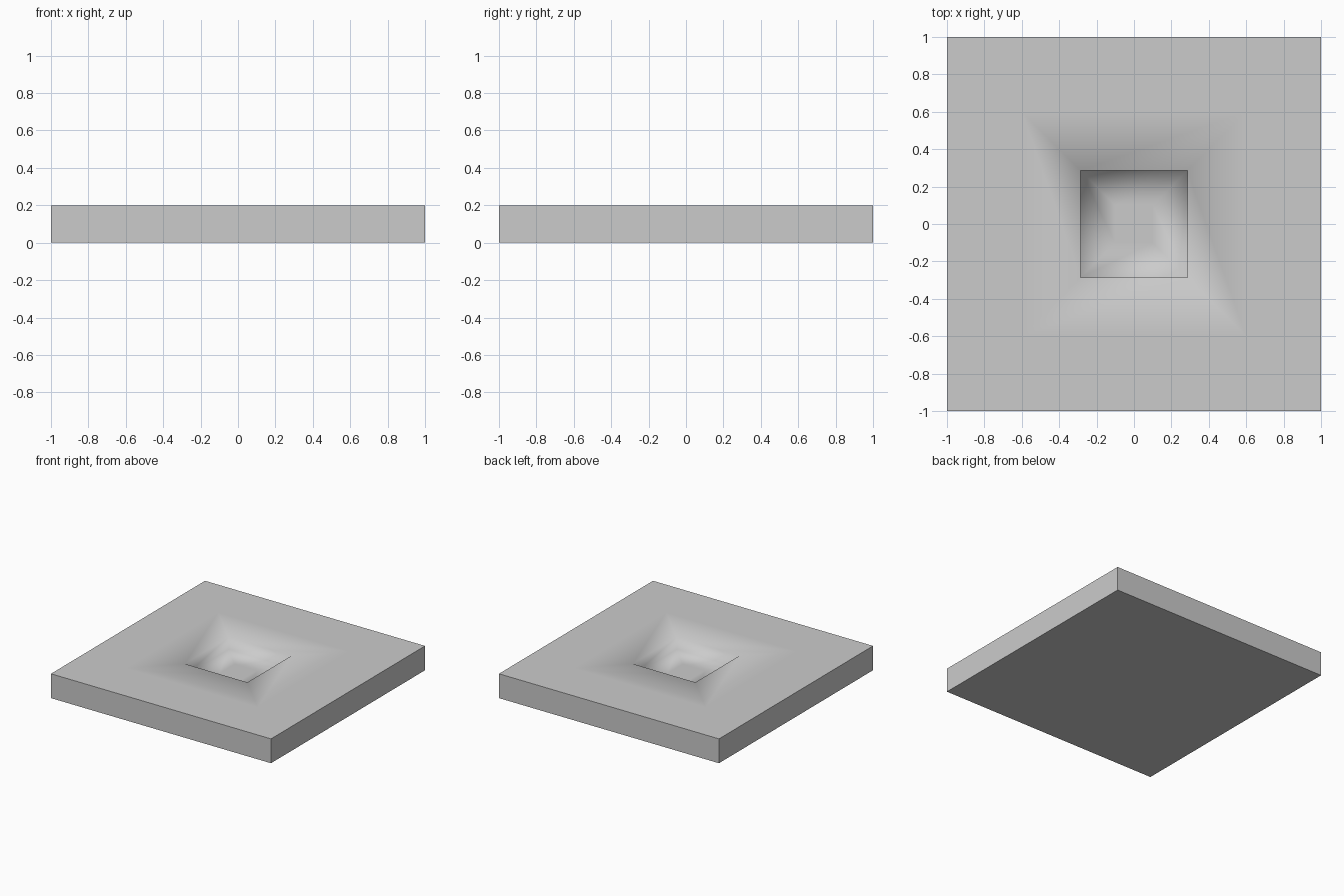
import bpy, bmesh
from mathutils import Matrix

if "Cube" in bpy.data.objects:
    bpy.data.objects.remove(bpy.data.objects["Cube"])

HALF, HEIGHT = 1.0, 0.2
POCKET_HALF, POCKET_DEPTH = 0.285, 0.1

bm = bmesh.new()

# Slab body with hard outer edges
bmesh.ops.create_cube(bm, size=1.0, matrix=Matrix.Translation((0, 0, HEIGHT / 2))
                      @ Matrix.Diagonal((2 * HALF, 2 * HALF, HEIGHT, 1)))
for edge in bm.edges:
    edge.smooth = False
top = max(bm.faces, key=lambda f: f.calc_center_median().z)


def ring(thickness, depth=0.0):
    """Shrink the working face inwards, optionally sinking it."""
    bmesh.ops.inset_individual(bm, faces=[top], thickness=thickness,
                               depth=depth, use_even_offset=True)


# Support loop, pocket rim, pocket walls, floor loop
ring(HALF - 0.6)
ring(0.6 - POCKET_HALF)
ring(0.0, -POCKET_DEPTH)
ring(POCKET_HALF - 0.1)

# Soft shading across the pocket, sharp around the outside
for face in bm.faces:
    face.smooth = True
for edge in bm.edges:
    edge.smooth = not all(max(abs(v.co.x), abs(v.co.y)) > 0.99 for v in edge.verts)

mesh = bpy.data.meshes.new("recessed_slab")
bm.to_mesh(mesh)
bm.free()
slab = bpy.data.objects.new("recessed_slab", mesh)
bpy.context.collection.objects.link(slab)
